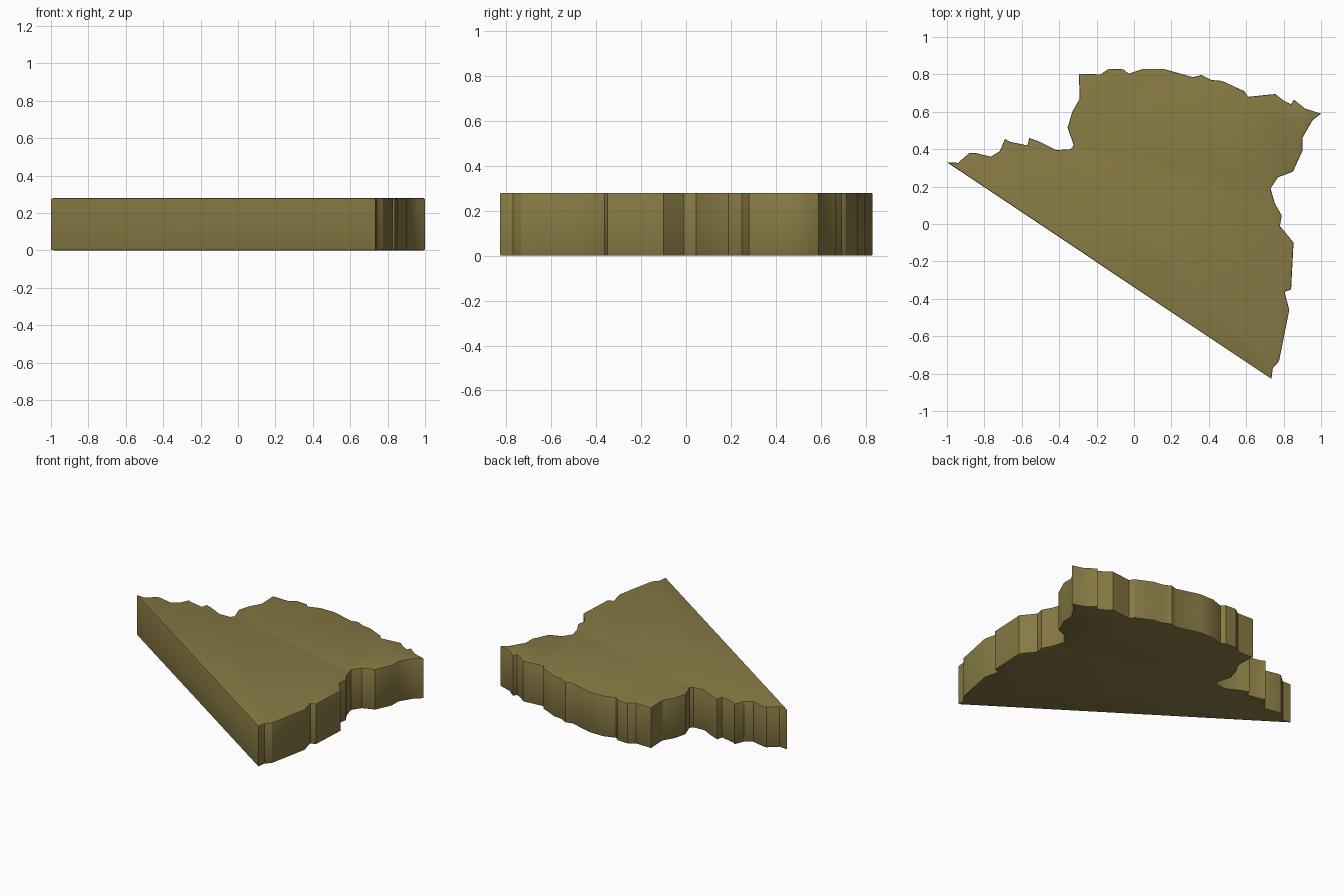
import bpy, bmesh

HEIGHT = 0.28
EDGE = 0.006

# Outline seen from the top: one straight cut edge, then the ragged border
outline = [
    (-1.0, 0.33), (0.735, -0.828), (0.742, -0.77), (0.775, -0.735),
    (0.83, -0.46), (0.805, -0.362), (0.84, -0.35), (0.853, -0.10),
    (0.78, -0.01), (0.79, 0.045), (0.753, 0.11), (0.73, 0.19),
    (0.77, 0.25), (0.85, 0.28), (0.90, 0.39), (0.90, 0.46),
    (0.955, 0.555), (1.0, 0.59), (0.915, 0.617), (0.855, 0.665),
    (0.84, 0.64), (0.80, 0.66), (0.755, 0.695), (0.61, 0.68),
    (0.59, 0.71), (0.47, 0.765), (0.415, 0.77), (0.36, 0.797),
    (0.315, 0.785), (0.155, 0.83), (0.05, 0.83), (-0.03, 0.803),
    (-0.055, 0.827), (-0.135, 0.83), (-0.178, 0.80), (-0.295, 0.803),
    (-0.29, 0.67), (-0.33, 0.60), (-0.355, 0.515), (-0.322, 0.42),
    (-0.338, 0.40), (-0.415, 0.395), (-0.505, 0.44), (-0.56, 0.46),
    (-0.57, 0.42), (-0.665, 0.44), (-0.69, 0.455), (-0.717, 0.39),
    (-0.765, 0.36), (-0.85, 0.38), (-0.88, 0.38), (-0.94, 0.327),
]

# Slab: extrude the outline upwards
bm = bmesh.new()
base = bm.faces.new([bm.verts.new((x, y, 0)) for x, y in outline])
top = bmesh.ops.extrude_face_region(bm, geom=[base], use_keep_orig=True)
bmesh.ops.translate(bm, vec=(0, 0, HEIGHT),
                    verts=[g for g in top["geom"] if isinstance(g, bmesh.types.BMVert)])
bmesh.ops.recalc_face_normals(bm, faces=bm.faces)

# Slightly softened rims at top and bottom
rims = [e for e in bm.edges if abs(e.verts[0].co.z - e.verts[1].co.z) < 1e-5]
bmesh.ops.bevel(bm, geom=rims, offset=EDGE, segments=2, profile=0.5,
                affect='EDGES', clamp_overlap=True)
# Triangulate the concave caps cleanly
bmesh.ops.triangulate(bm, faces=[f for f in bm.faces if len(f.verts) > 4])

mesh = bpy.data.meshes.new("map_slab")
bm.to_mesh(mesh)
bm.free()

slab = bpy.data.objects.new("map_slab", mesh)
bpy.context.collection.objects.link(slab)

# Single olive colour
olive = bpy.data.materials.new("olive")
olive.diffuse_color = (0.245, 0.195, 0.058, 1)
mesh.materials.append(olive)

bpy.context.view_layer.objects.active = slab
slab.select_set(True)
bpy.ops.object.shade_smooth_by_angle(angle=0.5)
